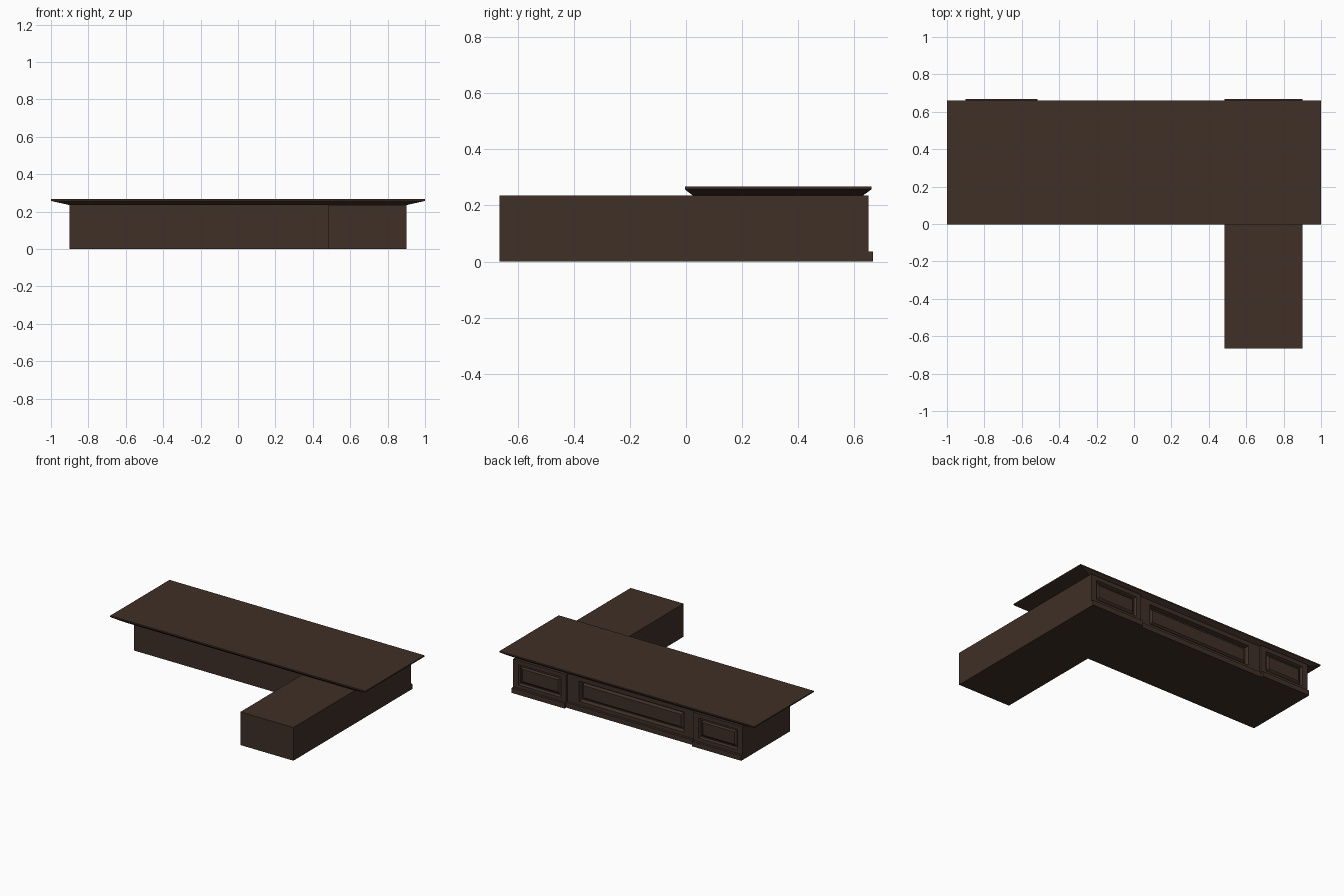
import bpy, bmesh

if "Cube" in bpy.data.objects:
    bpy.data.objects.remove(bpy.data.objects["Cube"])

wood = bpy.data.materials.new("dark_wood")
wood.diffuse_color = (0.05, 0.029, 0.02, 1)
wood.use_nodes = True
wood.node_tree.nodes["Principled BSDF"].inputs["Base Color"].default_value = wood.diffuse_color


def loft(name, rings):
    """Join a series of four-cornered rings and cap both ends."""
    bm = bmesh.new()
    loops = [[bm.verts.new(p) for p in ring] for ring in rings]
    for a, b in zip(loops, loops[1:]):
        for i in range(4):
            j = (i + 1) % 4
            bm.faces.new((a[i], a[j], b[j], b[i]))
    bm.faces.new(loops[0])
    bm.faces.new(loops[-1])
    bmesh.ops.recalc_face_normals(bm, faces=bm.faces)
    me = bpy.data.meshes.new(name)
    bm.to_mesh(me)
    bm.free()
    me.materials.append(wood)
    ob = bpy.data.objects.new(name, me)
    bpy.context.collection.objects.link(ob)
    return ob


def flat_ring(x0, x1, y0, y1, z):
    return [(x0, y0, z), (x1, y0, z), (x1, y1, z), (x0, y1, z)]


def box(name, x0, x1, y0, y1, z0, z1):
    return loft(name, [flat_ring(x0, x1, y0, y1, z) for z in (z0, z1)])


H = 0.235        # carcass height
BACK = 0.60      # where the back panelling starts
PLINTH = 0.036


def panel(name, x0, x1, face, mx, depth, slope):
    """Back panel: frame, recess and a raised field with sloping edges."""
    def ring(y, m=0.0, lo=0.0, hi=0.0):
        return [(x0 + m, y, lo), (x1 - m, y, lo), (x1 - m, y, H - hi), (x0 + m, y, H - hi)]
    lo, hi, e = 0.062, 0.03, 0.008
    loft(name, [
        ring(BACK), ring(face),
        ring(face, mx, lo, hi),
        ring(face - depth, mx + e, lo + e, hi + e),
        ring(face - depth, mx + 2 * e, lo + 2 * e, hi + 2 * e),
        ring(face - depth * 0.4, mx + 2 * e + slope, lo + 2 * e + slope, hi + 2 * e + slope),
    ])
    # base moulding
    box(name + "_plinth", x0, x1, face - 0.005, face + 0.017, 0, PLINTH)


# L-shaped carcass
box("desk_body", -0.9, 0.9, 0.12, BACK, 0, H)
box("desk_return", 0.485, 0.9, -0.665, 0.12, 0, H)

# back panelling
panel("left_back_panel", -0.9, -0.515, 0.65, 0.04, 0.014, 0.012)
panel("centre_back_panel", -0.515, 0.485, 0.632, 0.09, 0.025, 0.012)
panel("right_back_panel", 0.485, 0.9, 0.65, 0.04, 0.014, 0.012)

# tabletop with flared underside and thin lip
loft("tabletop", [
    flat_ring(-0.9, 0.9, 0.025, 0.63, H),
    flat_ring(-0.985, 0.985, 0.0, 0.656, 0.254),
    flat_ring(-1.0, 1.0, -0.003, 0.661, 0.258),
    flat_ring(-1.0, 1.0, -0.003, 0.661, 0.267),
])
